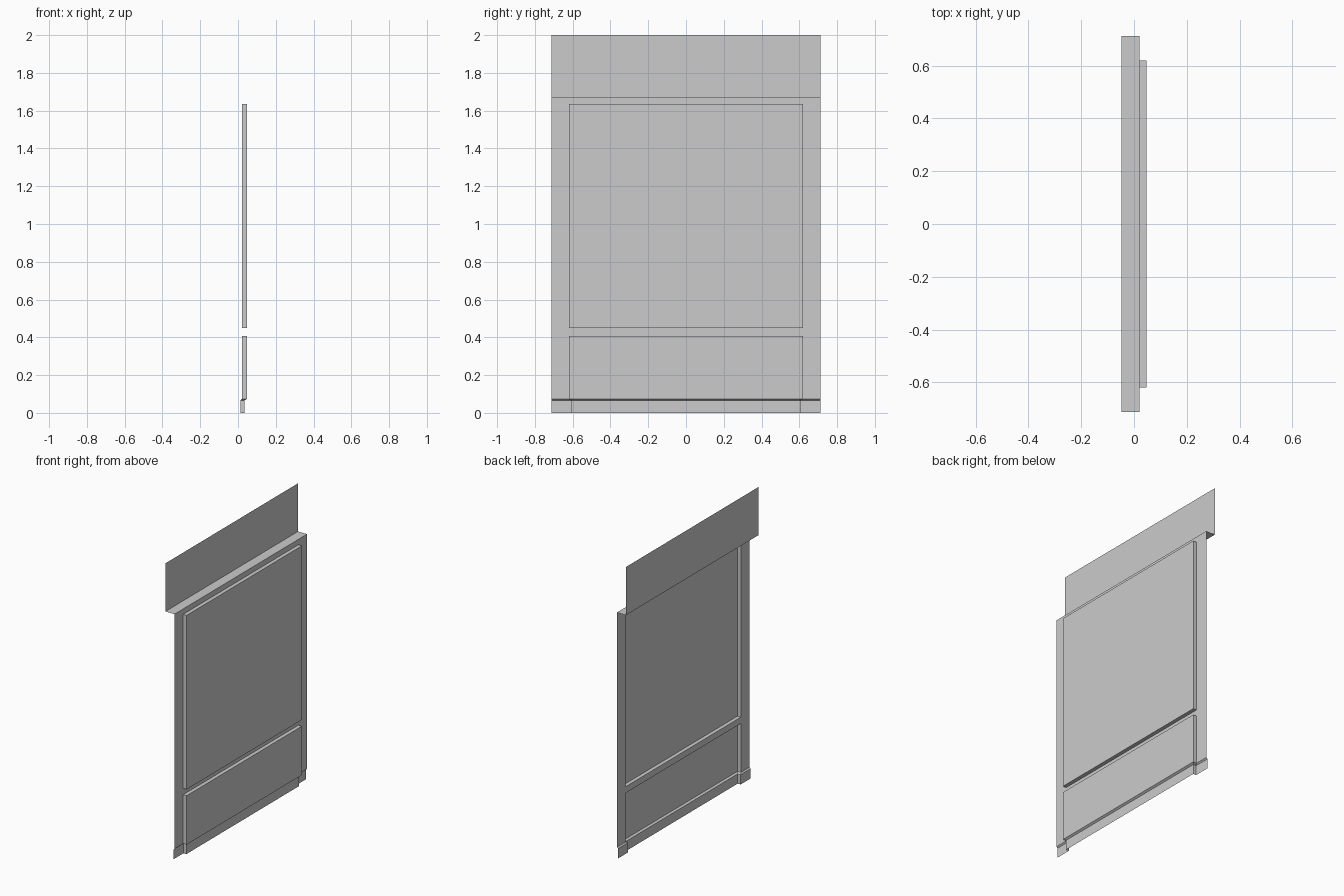
import bpy, bmesh

if "Cube" in bpy.data.objects:
    bpy.data.objects.remove(bpy.data.objects["Cube"])

W = 0.713                       # half width of the whole wall
HX, FX, PX = -0.047, 0.021, 0.047  # planes of the header, frame and raised panels
LEDGE = 1.672


def make(name, quads):
    """Open sheet object from quads, with shared corners welded."""
    bm = bmesh.new()
    for q in quads:
        bm.faces.new([bm.verts.new(p) for p in q])
    bmesh.ops.remove_doubles(bm, verts=bm.verts, dist=1e-5)
    mesh = bpy.data.meshes.new(name)
    bm.to_mesh(mesh)
    bm.free()
    ob = bpy.data.objects.new(name, mesh)
    bpy.context.collection.objects.link(ob)
    return ob


def span(profile):
    """Strip across y following (x, z, half_width) rows, facing +x / up."""
    return [[(x0, -h0, z0), (x0, h0, z0), (x1, h1, z1), (x1, -h1, z1)]
            for (x0, z0, h0), (x1, z1, h1) in zip(profile, profile[1:])]


def sides(rows, inner, outer):
    """Mirrored strips joining two (x, z, half_width) edge lines."""
    out = []
    for (a, b), (c, d) in zip(zip(inner, inner[1:]), zip(outer, outer[1:])):
        q = [(a[0], a[2], a[1]), (c[0], c[2], c[1]),
             (d[0], d[2], d[1]), (b[0], b[2], b[1])]
        out.append(q)
        out.append([(x, -y, z) for x, y, z in reversed(q)])
    return out


# rows of (z, frame x, panel x, panel half width), with recessed toe at the base
base = [(0, 0.012, 0.034, 0.605), (0.066, 0.012, 0.034, 0.605),
        (0.074, FX, PX, 0.62), (0.407, FX, PX, 0.62)]
upper = [(0.45, FX, PX, 0.62), (1.635, FX, PX, 0.62)]
frame_rows = base + upper + [(LEDGE, FX, FX, 0.62)]


def frame_line(rows, half=None):
    return [(f, z, half or h) for z, f, p, h in rows]


def panel_line(rows):
    return [(p, z, h) for z, f, p, h in rows]


# frame: side stiles plus the two cross rails
make("frame", sides(frame_rows, frame_line(frame_rows), frame_line(frame_rows, W))
     + span([(FX, 0.407, 0.62), (FX, 0.45, 0.62)])
     + span([(FX, 1.635, 0.62), (FX, LEDGE, 0.62)]))

# lower raised panel, running into the toe, closed at the top
make("lower_panel", span(panel_line(base) + [(FX, 0.407, 0.62)])
     + sides(base, panel_line(base), frame_line(base)))

# upper raised panel, closed at both ends
make("upper_panel", span([(FX, 0.45, 0.62)] + panel_line(upper) + [(FX, 1.635, 0.62)])
     + sides(upper, panel_line(upper), frame_line(upper)))

# ledge and set-back header wall
make("ledge_and_header", span([(FX, LEDGE, W), (HX, LEDGE, W), (HX, 2.0, W)]))
